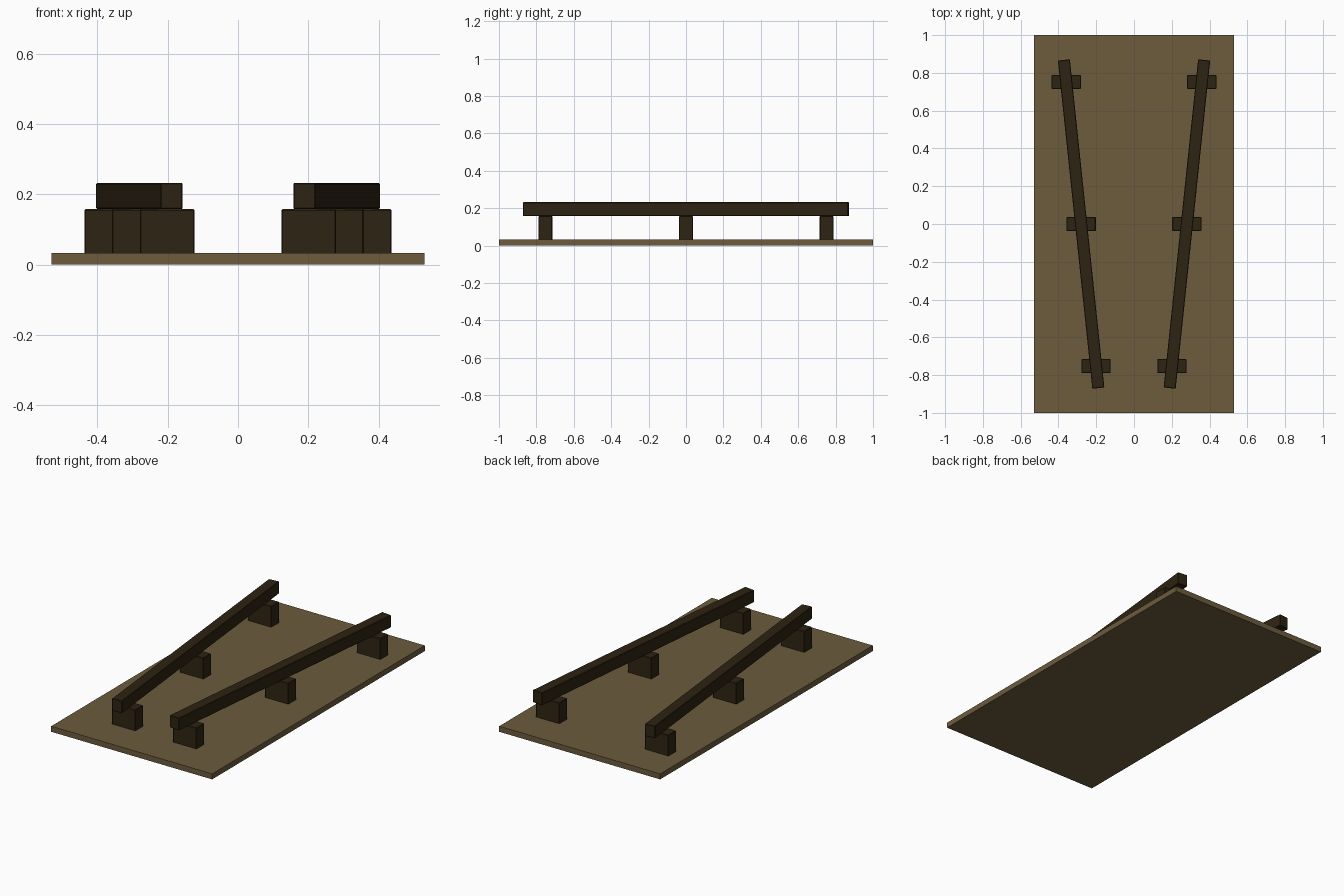
import bpy
import math

default_cube = bpy.data.objects.get("Cube")
if default_cube:
    bpy.data.objects.remove(default_cube, do_unlink=True)


def make_material(name, rgb):
    mat = bpy.data.materials.new(name)
    mat.use_nodes = True
    color = (*rgb, 1.0)
    mat.diffuse_color = color
    mat.node_tree.nodes["Principled BSDF"].inputs["Base Color"].default_value = color
    return mat


def add_box(name, center, size, mat, angle=0.0, bevel=0.0):
    bpy.ops.mesh.primitive_cube_add(size=1, location=center, rotation=(0, 0, angle))
    box = bpy.context.object
    box.name = name
    box.scale = size
    bpy.ops.object.transform_apply(location=False, rotation=False, scale=True)
    box.data.materials.append(mat)
    if bevel:
        mod = box.modifiers.new("Softened edges", 'BEVEL')
        mod.width = bevel
        mod.segments = 1
    return box


light_wood = make_material("light brown wood", (0.15, 0.106, 0.046))
dark_wood = make_material("dark brown wood", (0.026, 0.017, 0.006))

# Base board
add_box("base_board", (0, 0, 0.0165), (1.06, 2, 0.033), light_wood)

splay = math.radians(6)
rail_x = 0.28
block_spacing = 0.752

for side, label in ((1, "left"), (-1, "right")):
    # Splayed rail, wider apart at the back
    add_box(f"{label}_rail", (side * rail_x, 0, 0.195), (0.064, 1.747, 0.074),
            dark_wood, angle=-side * splay, bevel=0.003)

    # Square-set support blocks following the rail, sunk through the board
    for step, place in ((-1, "front"), (0, "middle"), (1, "back")):
        y = step * block_spacing
        x = side * (rail_x + y * math.tan(splay))
        add_box(f"{label}_{place}_block", (x, y, 0.079), (0.155, 0.074, 0.157),
                dark_wood, bevel=0.003)
